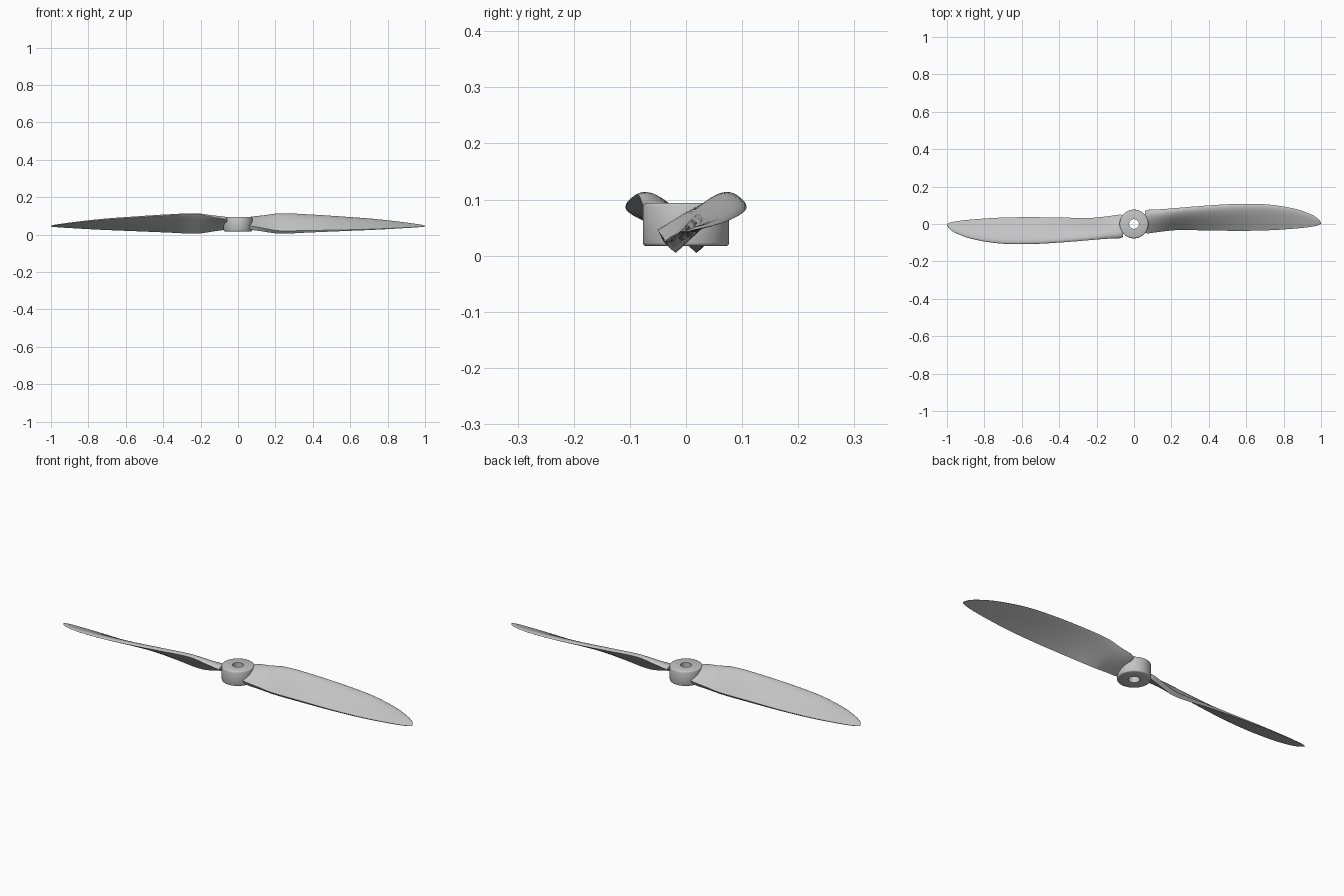
import bpy, bmesh, math
from mathutils import Matrix, Vector

cube = bpy.data.objects.get("Cube")
if cube:
    bpy.data.objects.remove(cube, do_unlink=True)

grey = bpy.data.materials.new("light grey")
grey.use_nodes = True
grey.diffuse_color = (0.55, 0.55, 0.55, 1)
grey.node_tree.nodes["Principled BSDF"].inputs["Base Color"].default_value = grey.diffuse_color


def finish(bm, name, angle):
    bmesh.ops.recalc_face_normals(bm, faces=bm.faces)
    mesh = bpy.data.meshes.new(name)
    bm.to_mesh(mesh)
    bm.free()
    obj = bpy.data.objects.new(name, mesh)
    bpy.context.collection.objects.link(obj)
    mesh.materials.append(grey)
    bpy.ops.object.select_all(action="DESELECT")
    obj.select_set(True)
    bpy.context.view_layer.objects.active = obj
    bpy.ops.object.shade_smooth_by_angle(angle=math.radians(angle))
    return obj


# Blade stations: span, trailing y, z, leading y, z, thickness, blunt trailing share
STATIONS = [
    (0.058, -0.040, 0.030, 0.070, 0.080, 0.024, 0.8),
    (0.075, -0.040, 0.025, 0.076, 0.084, 0.028, 0.8),
    (0.13, -0.030, 0.017, 0.078, 0.093, 0.028, 0.8),
    (0.22, -0.018, 0.005, 0.085, 0.108, 0.027, 0.8),
    (0.38, -0.026, 0.011, 0.098, 0.102, 0.023, 0.6),
    (0.55, -0.033, 0.018, 0.107, 0.091, 0.019, 0.4),
    (0.72, -0.032, 0.025, 0.104, 0.079, 0.015, 0.3),
    (0.87, -0.023, 0.033, 0.079, 0.064, 0.010, 0.3),
    (0.95, -0.014, 0.038, 0.050, 0.054, 0.007, 0.3),
    (0.985, -0.007, 0.041, 0.028, 0.049, 0.005, 0.3),
    (1.0, 0.0, 0.043, 0.008, 0.045, 0.003, 0.3),
]


def smooth_station(i, t):
    """Point between station i and i + 1 on a cubic through all stations."""
    def slope(k, j):
        a, b = STATIONS[max(k - 1, 0)], STATIONS[min(k + 1, len(STATIONS) - 1)]
        return (b[j] - a[j]) / (b[0] - a[0])
    p, q = STATIONS[i], STATIONS[i + 1]
    d = q[0] - p[0]
    s = t * t * (3 - 2 * t)
    out = [p[0] + d * t]
    for j in range(1, 7):
        out.append(p[j] * (1 - s) + q[j] * s
                   + d * slope(i, j) * t * (1 - t) ** 2
                   - d * slope(i + 1, j) * t * t * (1 - t))
    return out


def section(x, ty, tz, ly, lz, thick, blunt):
    """Airfoil ring: flat underside, domed top, blunt trailing edge."""
    tail, nose = Vector((x, ty, tz)), Vector((x, ly, lz))
    chord = nose - tail
    up = Vector((0, -chord.z, chord.y)).normalized()
    n = 14
    ring = []
    for k in range(n + 1):
        t = math.sin(k / n * math.pi / 2)
        h = (blunt + 1.2 * (1 - blunt) * t + 0.25 * t) * math.sqrt(max(0, 1 - t ** 4))
        ring.append(tail + chord * t + up * thick * h)
    for k in range(n - 1, -1, -1):
        t = math.sin(k / n * math.pi / 2)
        ring.append(tail + chord * t - up * thick * 0.15 * t * math.sqrt(1 - t ** 4))
    return ring


# Two blades, half a turn apart
for name, turn in (("left_blade", 0), ("right_blade", math.pi)):
    bm = bmesh.new()
    rings = []
    for i in range(len(STATIONS) - 1):
        for step in range(5):
            rings.append(section(*smooth_station(i, step / 5)))
    rings.append(section(*STATIONS[-1]))
    loops = [[bm.verts.new(p) for p in ring] for ring in rings]
    for a, b in zip(loops, loops[1:]):
        for k in range(len(a)):
            m = (k + 1) % len(a)
            bm.faces.new((a[k], a[m], b[m], b[k]))
    bm.faces.new(loops[0])
    bm.faces.new(loops[-1])
    bmesh.ops.rotate(bm, verts=bm.verts, cent=(0, 0, 0), matrix=Matrix.Rotation(turn, 3, "Z"))
    finish(bm, name, 40)

# Hub: turned ring with a shaft hole and softened rims
bm = bmesh.new()
inner, outer, low, high, rim = 0.026, 0.077, 0.017, 0.094, 0.006
profile = [(inner, low), (outer - rim, low), (outer - rim * 0.3, low + rim * 0.3), (outer, low + rim),
           (outer, high - rim), (outer - rim * 0.3, high - rim * 0.3), (outer - rim, high), (inner, high)]
verts = [bm.verts.new((r, 0, z)) for r, z in profile]
edges = [bm.edges.new((verts[k], verts[(k + 1) % len(verts)])) for k in range(len(verts))]
bmesh.ops.spin(bm, geom=verts + edges, cent=(0, 0, 0), axis=(0, 0, 1), angle=2 * math.pi, steps=64)
bmesh.ops.remove_doubles(bm, verts=bm.verts, dist=0.0001)
finish(bm, "hub", 50)
